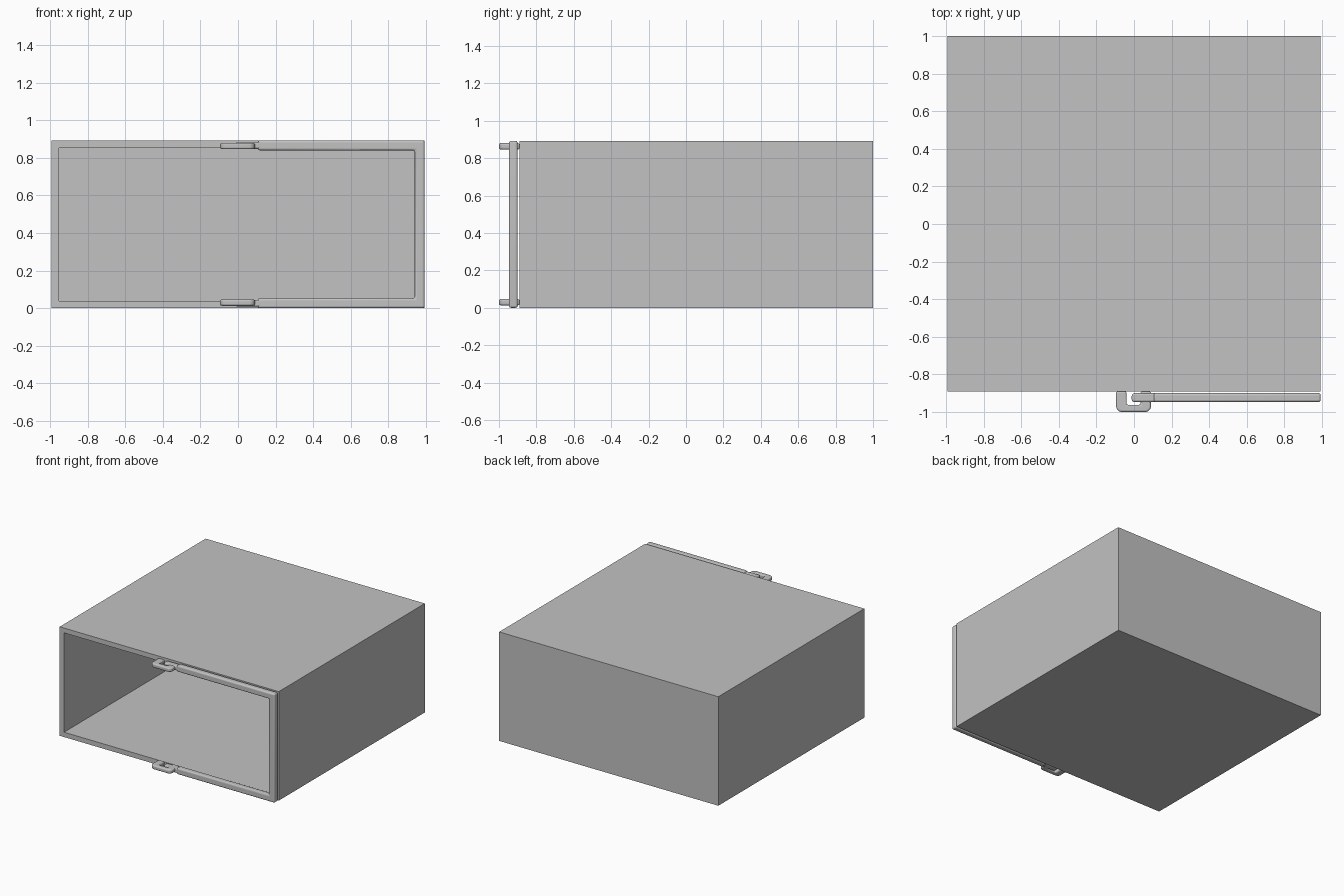
import bpy, bmesh, math
from mathutils import Vector

cube = bpy.data.objects.get("Cube")
if cube:
    bpy.data.objects.remove(cube, do_unlink=True)

W, H = 0.993, 0.893          # half width, height of the housing
FRONT, WALL = -0.89, 0.056   # front rim position, wall thickness

grey = bpy.data.materials.new("plain grey")
grey.use_nodes = True
grey.diffuse_color = (0.54, 0.54, 0.54, 1)
grey.node_tree.nodes["Principled BSDF"].inputs["Base Color"].default_value = (0.54, 0.54, 0.54, 1)


def finish(bm, name, bevel=0):
    bmesh.ops.recalc_face_normals(bm, faces=bm.faces)
    mesh = bpy.data.meshes.new(name)
    bm.to_mesh(mesh)
    bm.free()
    obj = bpy.data.objects.new(name, mesh)
    bpy.context.collection.objects.link(obj)
    mesh.materials.append(grey)
    if bevel:
        mod = obj.modifiers.new("rounded edges", "BEVEL")
        mod.width, mod.segments = bevel, 4
        mod.limit_method, mod.angle_limit = "ANGLE", math.radians(40)
        bpy.ops.object.select_all(action="DESELECT")
        obj.select_set(True)
        bpy.context.view_layer.objects.active = obj
        bpy.ops.object.shade_smooth_by_angle(angle=math.radians(35))
    return obj


def prism(name, points, extrude, bevel, corners=(), radius=0.03):
    """Flat outline with chosen corners rounded, extruded and softened."""
    bm = bmesh.new()
    verts = [bm.verts.new(p) for p in points]
    bm.faces.new(verts)
    if corners:
        bmesh.ops.bevel(bm, geom=[verts[i] for i in corners], offset=radius,
                        segments=5, profile=0.5, affect="VERTICES")
    res = bmesh.ops.extrude_face_region(bm, geom=bm.faces[:])
    moved = [g for g in res["geom"] if isinstance(g, bmesh.types.BMVert)]
    bmesh.ops.translate(bm, vec=extrude, verts=moved)
    return finish(bm, name, bevel)


# Hollow housing, open at the front
bm = bmesh.new()
bmesh.ops.create_cube(bm, size=1)
for v in bm.verts:
    v.co = Vector((v.co.x * 2 * W, FRONT if v.co.y < 0 else 1, (v.co.z + 0.5) * H))
bm.normal_update()
opening = min(bm.faces, key=lambda f: f.calc_center_median().y)
bmesh.ops.inset_region(bm, faces=[opening], thickness=WALL)
res = bmesh.ops.extrude_face_region(bm, geom=[opening])
inner = [g for g in res["geom"] if isinstance(g, bmesh.types.BMVert)]
bmesh.ops.translate(bm, vec=(0, 1 - WALL - FRONT, 0), verts=inner)
if opening.is_valid:
    bmesh.ops.delete(bm, geom=[opening], context="FACES")
finish(bm, "housing")

# U-shaped bail running round the left half of the rim
bar, start, y = 0.053, 0.105, -0.947
outline = [(start, 0), (W, 0), (W, H), (start, H), (start, H - bar),
           (W - bar, H - bar), (W - bar, bar), (start, bar)]
prism("bail", [(x, y, z) for x, z in outline], (0, 0.047, 0), 0.014, (1, 2), 0.012)

# Thinner bail ends, held by a staple at the top and bottom
for side, tab_z, staple_z in (("bottom", 0.008, 0.013), ("top", H - 0.045, H - 0.047)):
    tab = [(-0.012, y), (start + 0.02, y), (start + 0.02, -0.9), (-0.012, -0.9)]
    prism(side + "_bail_end", [(a, b, tab_z) for a, b in tab],
          (0, 0, 0.037), 0.01, (0, 3), 0.014)
    x0, x1, leg = -0.095, 0.09, 0.055
    u = [(x0, FRONT), (x0, -1), (x1, -1), (x1, FRONT), (x1 - leg, FRONT),
         (x1 - leg, -0.962), (x0 + leg, -0.962), (x0 + leg, FRONT)]
    prism(side + "_staple", [(a, b, staple_z) for a, b in u],
          (0, 0, 0.034), 0.01, (1, 2), 0.03)
